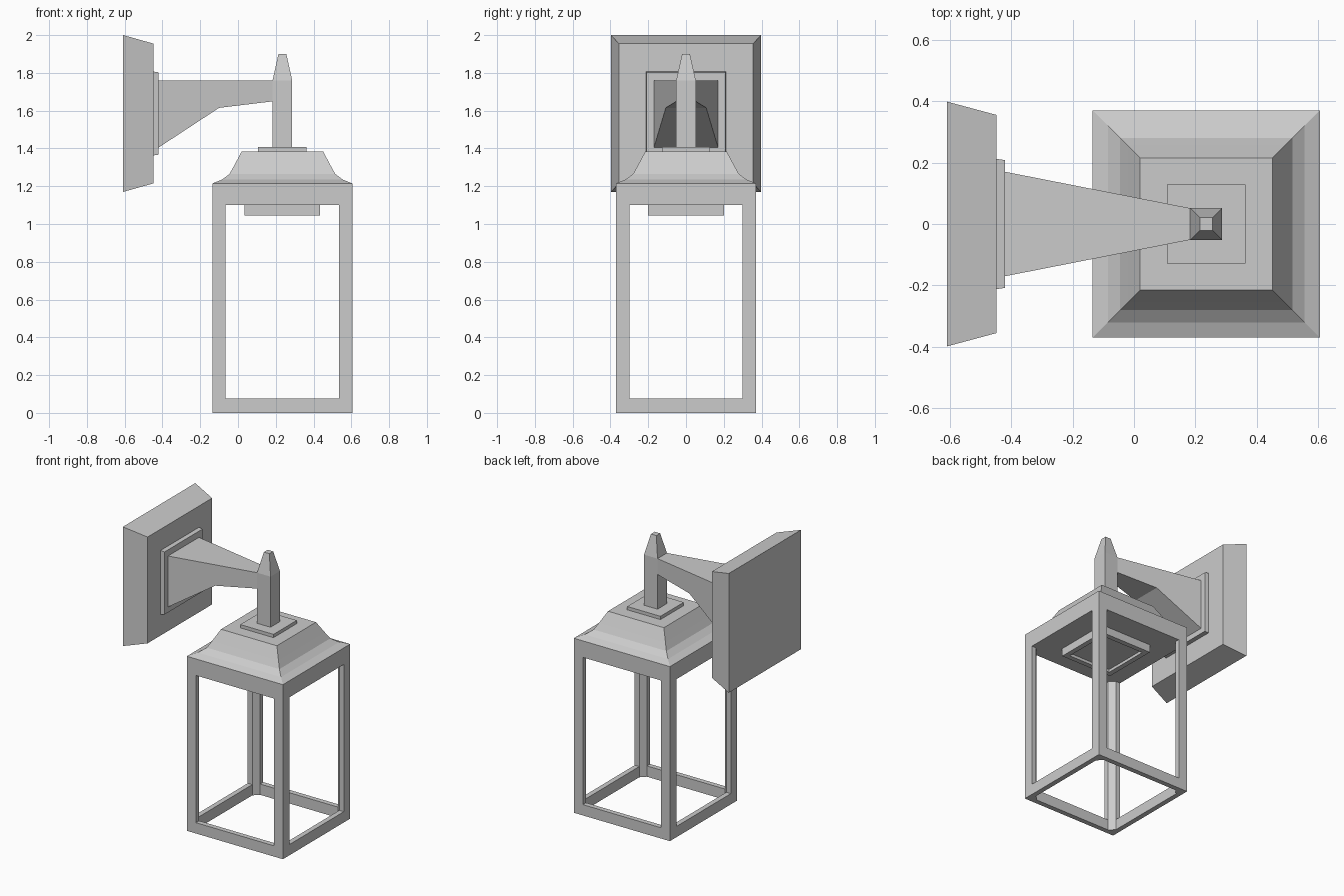
import bpy, bmesh
from mathutils import Matrix, Vector

if "Cube" in bpy.data.objects:
    bpy.data.objects.remove(bpy.data.objects["Cube"])

CX = 0.235        # lantern axis
WALL_Z = 1.585    # wall plate centre height


def loft(name, rings, cap_start=True, cap_end=True, turns=(0,), centre=(0, 0, 0)):
    """Skin between rings of points, optionally repeated by quarter turns about z."""
    bm = bmesh.new()
    for q in turns:
        m = Matrix.Translation(Vector(centre)) @ Matrix.Rotation(q * 1.5707963, 4, 'Z')
        vs = [[bm.verts.new(m @ Vector(p)) for p in r] for r in rings]
        n = len(rings[0])
        for a, b in zip(vs, vs[1:]):
            for i in range(n):
                j = (i + 1) % n
                bm.faces.new((a[i], a[j], b[j], b[i]))
        if cap_start:
            bm.faces.new(vs[0][::-1])
        if cap_end:
            bm.faces.new(vs[-1])
    bmesh.ops.recalc_face_normals(bm, faces=bm.faces)
    me = bpy.data.meshes.new(name)
    bm.to_mesh(me)
    bm.free()
    ob = bpy.data.objects.new(name, me)
    bpy.context.collection.objects.link(ob)
    return ob


def square_z(h, z):
    return [(CX - h, -h, z), (CX + h, -h, z), (CX + h, h, z), (CX - h, h, z)]


def rect_x(x, hy, z0, z1):
    return [(x, -hy, z0), (x, hy, z0), (x, hy, z1), (x, -hy, z1)]


def stack(name, profile):
    return loft(name, [square_z(h, z) for h, z in profile])


# Wall plate and its raised pad
loft("wall_plate", [rect_x(-0.608, 0.398, WALL_Z - 0.415, WALL_Z + 0.415),
                    rect_x(-0.448, 0.355, WALL_Z - 0.37, WALL_Z + 0.37)])
loft("wall_pad", [rect_x(-0.448, 0.212, WALL_Z - 0.222, WALL_Z + 0.222),
                  rect_x(-0.42, 0.208, WALL_Z - 0.218, WALL_Z + 0.218)])

# Tapered arm with bent underside
loft("arm", [rect_x(-0.42, 0.17, 1.405, 1.76),
             rect_x(-0.10, 0.107, 1.615, 1.76),
             rect_x(0.19, 0.05, 1.65, 1.76)])

# Stem with pointed finial, collar and flared roof
stack("stem", [(0.052, 1.408), (0.052, 1.76), (0.021, 1.90)])
stack("collar", [(0.128, 1.385), (0.128, 1.408)])
stack("roof", [(0.37, 1.215), (0.32, 1.235), (0.28, 1.265), (0.255, 1.31), (0.215, 1.385)])

# Top band with closed underside
stack("top_band", [(0.37, 1.10), (0.37, 1.215)])

# Corner posts, chamfered on the inside
post = [(0.37, 0.37), (0.30, 0.37), (0.30, 0.335), (0.335, 0.30), (0.37, 0.30)]
loft("corner_posts", [[(x, y, z) for x, y in post] for z in (0, 1.10)],
     cap_end=False, turns=range(4), centre=(CX, 0, 0))

# Bottom rails between posts
rail = [(0.335, 0), (0.37, 0), (0.37, 0.075), (0.335, 0.075)]
loft("bottom_rails", [[(x, y, z) for y, z in rail] for x in (-0.30, 0.30)],
     cap_start=False, cap_end=False, turns=range(4), centre=(CX, 0, 0))

# Lamp socket plate with recessed underside
stack("lamp_socket", [(0.20, 1.10), (0.20, 1.045), (0.165, 1.045), (0.165, 1.065)])
